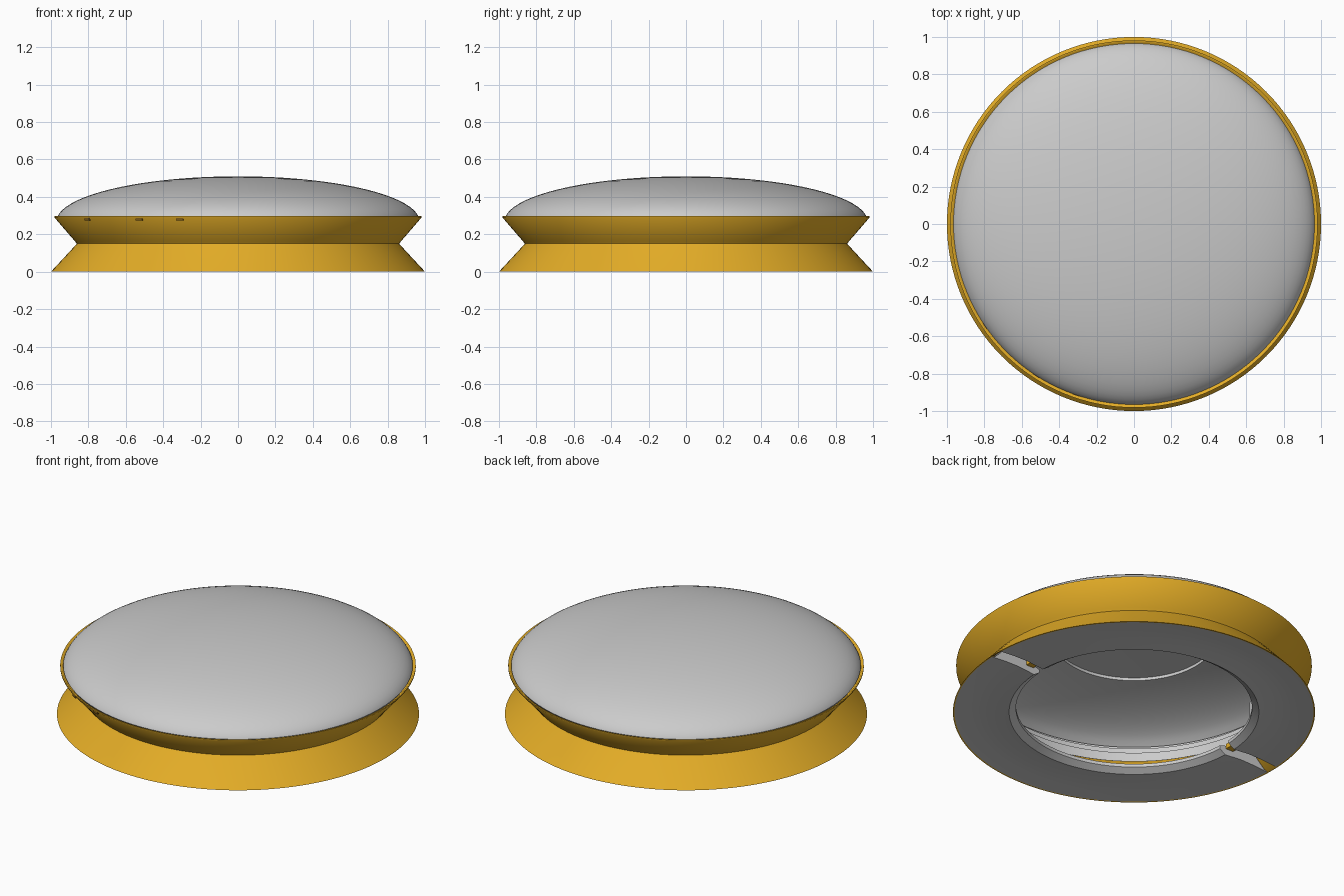
import bpy, bmesh, math

if "Cube" in bpy.data.objects:
    bpy.data.objects.remove(bpy.data.objects["Cube"])

N = 128


def material(name, rgb):
    m = bpy.data.materials.new(name)
    m.diffuse_color = (*rgb, 1)
    m.use_nodes = True
    m.node_tree.nodes["Principled BSDF"].inputs["Base Color"].default_value = m.diffuse_color
    return m


YELLOW = material("yellow", (0.78, 0.42, 0.02))
DARK = material("dark_yellow", (0.2, 0.1, 0.01))


def finish(name, bm, mat=None, smooth=30):
    bmesh.ops.recalc_face_normals(bm, faces=bm.faces)
    me = bpy.data.meshes.new(name)
    bm.to_mesh(me)
    bm.free()
    ob = bpy.data.objects.new(name, me)
    bpy.context.collection.objects.link(ob)
    if mat:
        me.materials.append(mat)
    if smooth:
        bpy.ops.object.select_all(action='DESELECT')
        ob.select_set(True)
        bpy.context.view_layer.objects.active = ob
        bpy.ops.object.shade_smooth_by_angle(angle=math.radians(smooth))
    return ob


def lathe(name, profile, mat=None, closed=True, smooth=30):
    """Spin (radius, z) points about z; a zero radius makes a pole."""
    bm = bmesh.new()
    rings = []
    for r, z in profile:
        if r < 1e-6:
            rings.append([bm.verts.new((0, 0, z))] * N)
        else:
            rings.append([bm.verts.new((r * math.cos(2 * math.pi * i / N),
                                        r * math.sin(2 * math.pi * i / N), z)) for i in range(N)])
    for k in range(len(rings) if closed else len(rings) - 1):
        a, b = rings[k], rings[(k + 1) % len(rings)]
        for i in range(N):
            j = (i + 1) % N
            vs = list(dict.fromkeys((a[i], a[j], b[j], b[i])))
            if len(vs) > 2:
                bm.faces.new(vs)
    return finish(name, bm, mat, smooth)


def box(name, loc, size, angle=0.0, mat=None):
    bm = bmesh.new()
    bmesh.ops.create_cube(bm, size=1)
    for v in bm.verts:
        v.co = [c * s for c, s in zip(v.co, size)]
    ob = finish(name, bm, mat, smooth=0)
    ob.location = loc
    ob.rotation_euler.z = angle
    return ob


# Waisted yellow shell, thin walled, softly shaded across the waist
lathe("waisted_shell", [
    (1.0, 0), (0.872, 0.138), (0.862, 0.15), (0.872, 0.163),
    (0.982, 0.29), (0.982, 0.297), (0.974, 0.297),
    (0.864, 0.17), (0.85, 0.15), (0.864, 0.13), (0.992, 0)], YELLOW, smooth=70)


# Hollow dome with a round recess in its ceiling
def dome_z(r, a, base, h):
    return base + h * math.sqrt(1 - (r / a) ** 2)


STEPS = 20
outer = [0.965 * math.sin(math.pi / 2 * k / STEPS) for k in range(STEPS + 1)]
inner = [0.93 - (0.93 - 0.446) * k / 14 for k in range(15)]
lathe("dome_lid",
      [(r, dome_z(r, 0.97, 0.27, 0.24)) for r in outer]
      + [(0.955, 0.28), (0.93, 0.28)]
      + [(r, dome_z(r, 0.95, 0.25, 0.235)) for r in inner]
      + [(0.446, 0.475), (0, 0.49)], closed=False)

# Stepped liner between the shell and the dome
lathe("inner_liner", [
    (0.85, 0.175), (0.85, 0.23), (0.865, 0.235), (0.865, 0.265), (0.90, 0.27),
    (0.90, 0.295), (0.945, 0.295), (0.945, 0.275), (0.868, 0.185)])

# Nearly flat base plate with a bevelled round opening
plate = lathe("base_plate", [
    (0.998, 0), (0.90, 0.008), (0.80, 0.01), (0.69, 0),
    (0.652, 0.025), (0.652, 0.045), (0.70, 0.06), (0.84, 0.085), (0.90, 0.08), (0.97, 0.012)])

# Opposed cable slots across the plate
cutter = box("slot_cutter", (0, 0, 0.05), (2.2, 0.075, 0.2))
cutter.hide_render = True
cutter.hide_viewport = True
slot = plate.modifiers.new("slots", 'BOOLEAN')
slot.operation = 'DIFFERENCE'
slot.solver = 'EXACT'
slot.object = cutter

# Guides at the inner slot ends
for side, s in (("right", 1), ("left", -1)):
    box(f"slot_guide_{side}", (s * 0.72, 0, 0.055), (0.05, 0.075, 0.03), mat=YELLOW)

# Socket block on the inner wall
box("socket_block", (-0.74, 0.2, 0.2), (0.08, 0.1, 0.12), math.radians(-15))

# Small marks under the upper rim at the front
for i, x in enumerate((-0.8, -0.525, -0.31)):
    r = 0.97
    y = -math.sqrt(r * r - x * x)
    box(f"rim_mark_{i + 1}", (x, y, 0.283), (0.04, 0.02, 0.016), math.atan2(y, x) + math.pi / 2, DARK)
